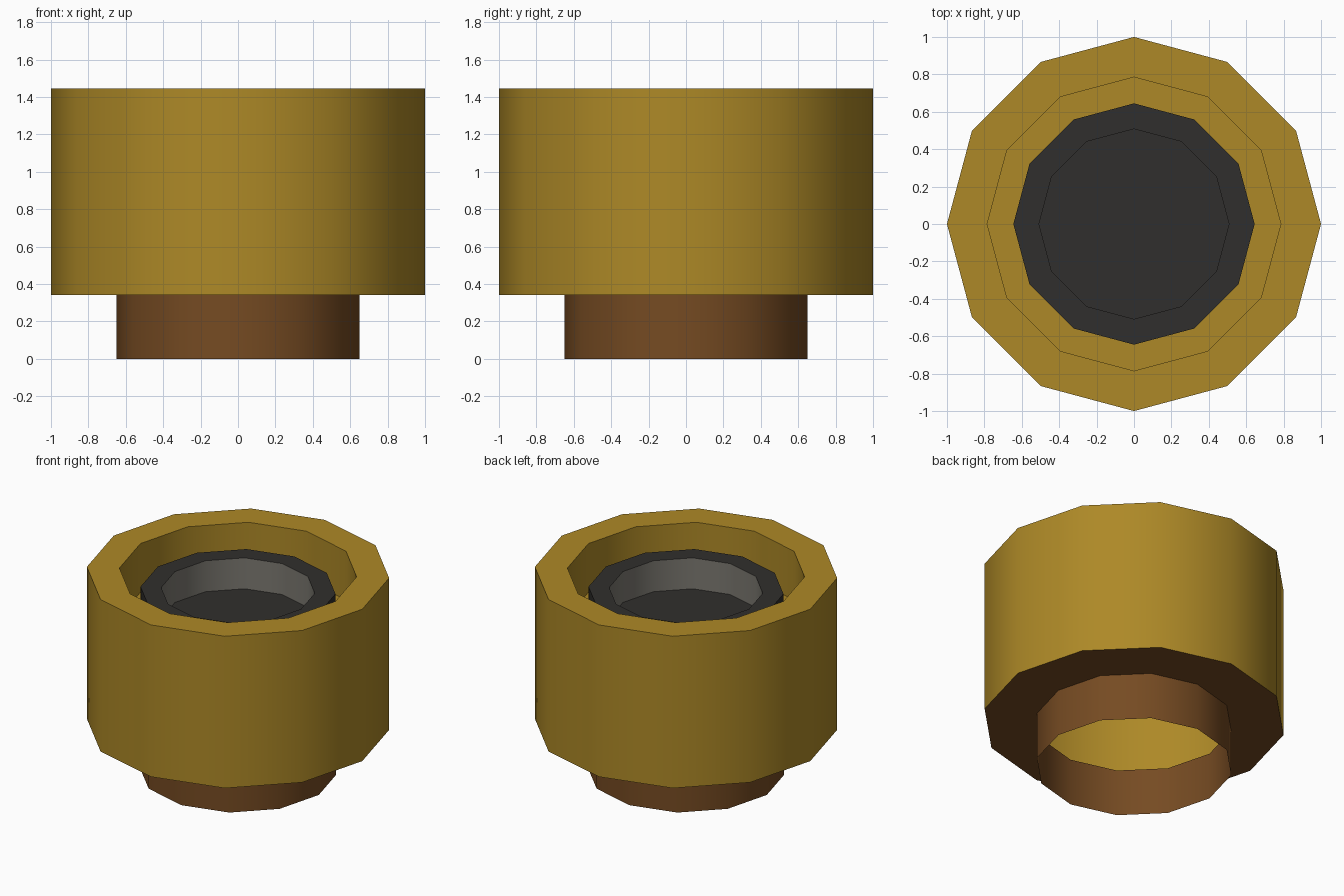
import bpy, bmesh
from math import cos, sin, tau, radians

if "Cube" in bpy.data.objects:
    bpy.data.objects.remove(bpy.data.objects["Cube"])

SIDES = 12


def material(name, rgb):
    m = bpy.data.materials.new(name)
    m.diffuse_color = (*rgb, 1)
    m.use_nodes = True
    m.node_tree.nodes["Principled BSDF"].inputs["Base Color"].default_value = m.diffuse_color
    return m


def lathe(name, profile, mat, cap=False):
    """Revolve (radius, z) points; cap closes the last ring with one face."""
    bm = bmesh.new()
    rings = [[bm.verts.new((r * cos(tau * i / SIDES), r * sin(tau * i / SIDES), z))
              for i in range(SIDES)] for r, z in profile]
    for low, high in zip(rings, rings[1:]):
        for i in range(SIDES):
            j = (i + 1) % SIDES
            bm.faces.new((low[i], low[j], high[j], high[i]))
    if cap:
        bm.faces.new(rings[-1])
    mesh = bpy.data.meshes.new(name)
    bm.to_mesh(mesh)
    bm.free()
    mesh.materials.append(mat)
    ob = bpy.data.objects.new(name, mesh)
    bpy.context.collection.objects.link(ob)
    bpy.ops.object.select_all(action='DESELECT')
    ob.select_set(True)
    bpy.context.view_layer.objects.active = ob
    bpy.ops.object.shade_smooth_by_angle(angle=radians(35))
    return ob


gold = material("gold", (0.42, 0.25, 0.02))
brown = material("brown", (0.18, 0.07, 0.016))
black = material("charcoal", (0.03, 0.028, 0.026))
grey = material("warm_grey", (0.2, 0.19, 0.165))

FOOT_TOP, FLOOR, RING_TOP, TOP = 0.34, 1.09, 1.315, 1.445

# Hollow foot, open below, with the flange under the body
lathe("foot", [(0.65, 0), (0.65, FOOT_TOP), (1, FOOT_TOP)], brown)
# Outer wall, rim and recessed channel
lathe("body", [(1, FOOT_TOP), (1, TOP), (0.785, TOP), (0.785, FLOOR), (0.645, FLOOR)], gold)
# Raised inner ring
lathe("inner_ring", [(0.645, FLOOR), (0.645, RING_TOP), (0.508, RING_TOP)], black)
# Inside wall of the ring
lathe("ring_lining", [(0.508, RING_TOP), (0.508, FLOOR)], grey)
# Floor of the central well
lathe("well_floor", [(0.508, FLOOR)], black, cap=True)
